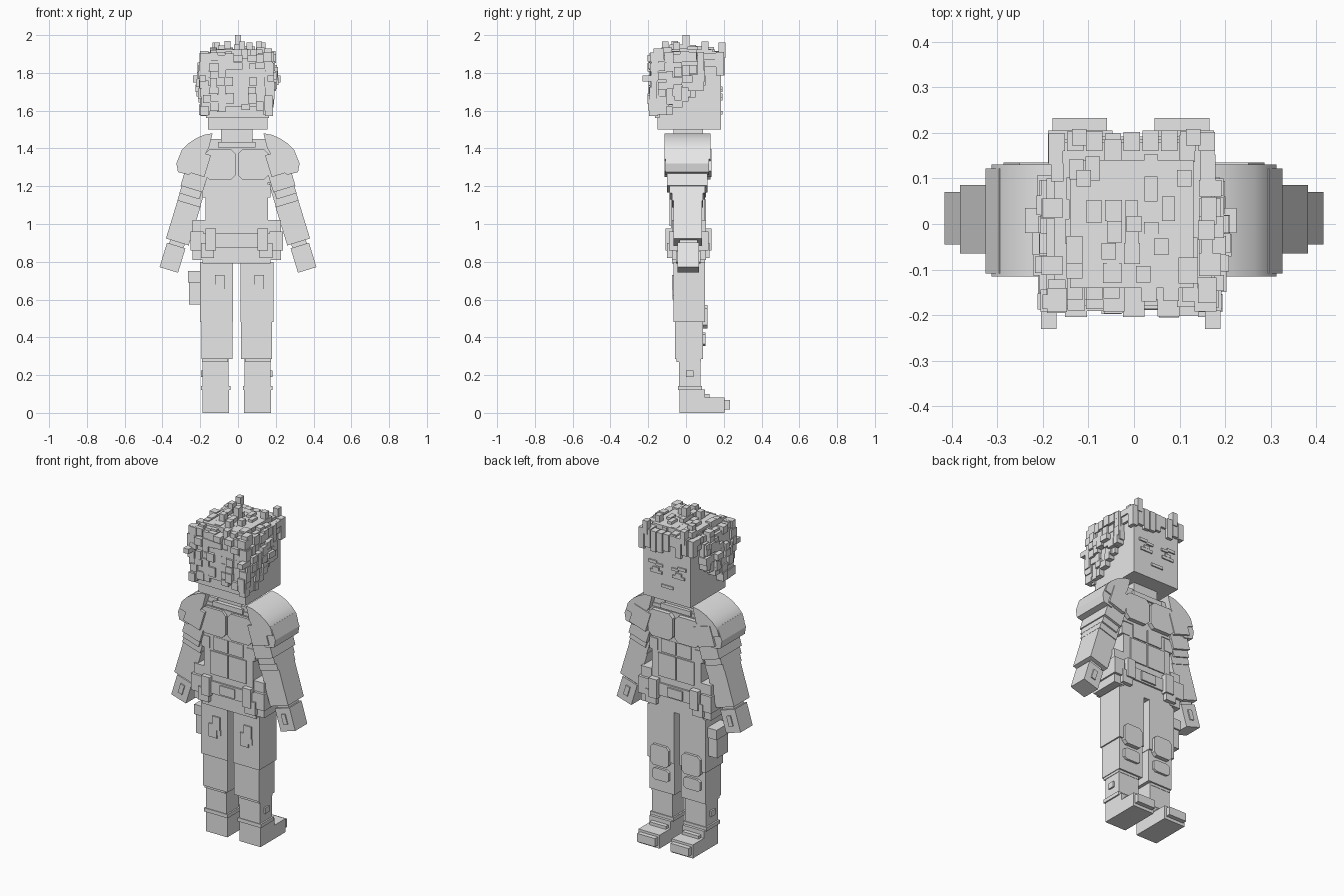
import bpy, bmesh, math, random
from mathutils import Matrix, Vector

random.seed(11)
C = -0.007  # body centre line

grey = bpy.data.materials.new("plain grey")
grey.diffuse_color = (0.8, 0.8, 0.8, 1)


class Part:
    """Collects blocks and prisms into one named object."""
    def __init__(self, name):
        self.name, self.bm = name, bmesh.new()

    def box(self, x0, x1, y0, y1, z0, z1, m=None):
        mat = Matrix.Translation(((x0 + x1) / 2, (y0 + y1) / 2, (z0 + z1) / 2)) \
            @ Matrix.Diagonal((abs(x1 - x0), abs(y1 - y0), abs(z1 - z0), 1))
        bmesh.ops.create_cube(self.bm, size=1, matrix=(m @ mat) if m else mat)

    def pair(self, x0, x1, *r, c=C):
        # distances from the centre line, on both sides
        for s in (1, -1):
            self.box(c + s * x0, c + s * x1, *r)

    def prism(self, pts, y0, y1):
        vs = [self.bm.verts.new((x, y0, z)) for x, z in pts]
        f = self.bm.faces.new(vs)
        r = bmesh.ops.extrude_face_region(self.bm, geom=[f])
        for v in r["geom"]:
            if isinstance(v, bmesh.types.BMVert):
                v.co.y = y1

    def pad(self, cx, cz, w, h, y0, y1, cut=0.3):
        # eight-sided plate
        a, b = w * (1 - cut), h * (1 - cut)
        self.prism([(cx + x, cz + z) for x, z in
                    ((-a, -h), (a, -h), (w, -b), (w, b), (a, h), (-a, h), (-w, b), (-w, -b))], y0, y1)

    def done(self, smooth=False):
        bmesh.ops.recalc_face_normals(self.bm, faces=self.bm.faces[:])
        me = bpy.data.meshes.new(self.name)
        self.bm.to_mesh(me)
        self.bm.free()
        me.materials.append(grey)
        ob = bpy.data.objects.new(self.name, me)
        bpy.context.collection.objects.link(ob)
        if smooth:
            bpy.ops.object.select_all(action='DESELECT')
            ob.select_set(True)
            bpy.context.view_layer.objects.active = ob
            bpy.ops.object.shade_smooth_by_angle(angle=math.radians(35))


# head and neck
p = Part("head")
p.box(-0.16, 0.155, -0.15, 0.185, 1.5, 1.86)
p.done()
p = Part("neck")
p.box(C - 0.083, C + 0.083, -0.065, 0.09, 1.43, 1.51)
p.done()

# eyes, brows and mouth
p = Part("face_details")
p.pair(0.035, 0.115, 0.184, 0.192, 1.655, 1.672)
p.pair(0.055, 0.095, 0.184, 0.193, 1.672, 1.69)
p.pair(0.03, 0.075, 0.184, 0.193, 1.70, 1.715)
p.pair(0.07, 0.125, 0.184, 0.193, 1.71, 1.728)
p.box(C - 0.04, C + 0.04, 0.184, 0.192, 1.58, 1.597)
p.done()

# hair: base layers
p = Part("hair_base")
p.box(-0.175, 0.17, -0.165, 0.18, 1.83, 1.895)
p.box(-0.14, 0.13, -0.14, 0.14, 1.89, 1.925)
p.box(-0.185, 0.175, -0.18, -0.14, 1.62, 1.88)
p.box(-0.17, 0.165, -0.165, -0.14, 1.56, 1.63)
for y0, y1, z0, z1 in ((-0.18, -0.09, 1.58, 1.87), (-0.09, -0.02, 1.63, 1.88),
                       (-0.02, 0.05, 1.67, 1.88), (0.05, 0.10, 1.76, 1.86)):
    p.pair(0.14, 0.185, y0, y1, z0, z1)
p.done()


def steps(a, b, n):
    return [a + (b - a) * (i + 0.5) / n for i in range(n)]


def jit(lo=0.015, hi=0.028):
    return random.uniform(lo, hi)


# hair: scattered small blocks on sides, back, top and fringe
p = Part("hair_tufts")
for s in (1, -1):
    for y in steps(-0.19, 0.10, 7):
        low = 1.57 + max(0, (y + 0.1)) * 0.8
        for z in steps(low, 1.90, 7):
            if random.random() < 0.72:
                edge = abs(y + 0.04) / 0.14 + abs(z - 1.76) / 0.16
                d = 0.187 + max(0, 0.030 - 0.012 * edge) * random.uniform(0.2, 1.2)
                p.box(C + s * 0.15, C + s * d, y - jit(), y + jit(), z - jit(), z + jit(0.018, 0.035))
    p.box(C + s * 0.16, C + s * 0.232, -0.02, 0.035, 1.75, 1.785)
    p.box(C + s * 0.163, C + s * 0.197, -0.23, -0.15, 1.755, 1.785)
for x in steps(-0.19, 0.18, 9):
    for z in steps(1.60, 1.90, 7):
        if random.random() < 0.7:
            p.box(x - jit(), x + jit(), -0.205 + random.uniform(0, 0.025), -0.14,
                  z - jit(), z + jit(0.015, 0.03))
    for y in steps(-0.17, 0.18, 8):
        if random.random() < 0.6:
            r = max(abs(x) / 0.19, abs(y) / 0.2)
            top = 1.955 - 0.035 * r * r - random.uniform(0, 0.03)
            p.box(x - jit(0.012, 0.022), x + jit(0.012, 0.022), y - jit(), y + jit(0.018, 0.04), 1.87, top)
    if random.random() < 0.85:
        p.box(x - 0.018, x + 0.018, 0.16, 0.205 - random.uniform(0, 0.01),
              random.uniform(1.75, 1.86), 1.91)
for x, y, z in ((0, 0.0, 2.0), (-0.055, -0.06, 1.97), (0.06, -0.05, 1.96), (-0.11, 0.10, 1.96),
                (0.11, 0.10, 1.965), (-0.12, 0.19, 1.96), (0.13, 0.19, 1.96), (0.02, -0.11, 1.965)):
    p.box(x - 0.016, x + 0.016, y - 0.018, y + 0.018, 1.88, z)
p.done()

# torso
p = Part("torso")
p.box(C - 0.165, C + 0.165, -0.08, 0.10, 0.94, 1.42)
p.box(C - 0.185, C + 0.185, -0.085, 0.105, 1.22, 1.40)
p.pair(0.08, 0.19, -0.075, 0.095, 1.40, 1.45)
p.box(C - 0.10, C + 0.10, -0.09, 0.11, 1.405, 1.435)
p.done()

# chest, back and belly plates
p = Part("chest_plates")
for s in (1, -1):
    p.pad(C + s * 0.088, 1.315, 0.082, 0.08, -0.10, 0.13)
    p.box(C + s * 0.004, C + s * 0.12, -0.087, 0.107, 0.99, 1.13)
    p.box(C + s * 0.004, C + s * 0.10, -0.087, 0.107, 1.14, 1.22)
    p.box(C + s * 0.125, C + s * 0.18, -0.083, 0.104, 1.14, 1.21)
p.done()

# belt, hips and pouches
p = Part("belt")
p.box(C - 0.175, C + 0.175, -0.09, 0.11, 0.875, 0.95)
p.box(C - 0.05, C + 0.05, -0.097, 0.12, 0.885, 0.94)
p.done()
p = Part("hips")
p.box(C - 0.18, C + 0.18, -0.075, 0.10, 0.79, 0.96)
p.done()
p = Part("belt_pouches")
p.pair(0.165, 0.235, -0.075, 0.105, 0.81, 1.02)
p.pair(0.175, 0.245, -0.09, 0.12, 0.86, 0.96)
p.pair(0.11, 0.165, -0.108, 0.135, 0.86, 0.975)
p.pair(0.12, 0.19, -0.1, 0.125, 0.82, 0.90)
p.done()

# legs
p = Part("legs")
p.pair(0.019, 0.195, -0.065, 0.10, 0.48, 0.80)
p.pair(0.022, 0.187, -0.058, 0.09, 0.285, 0.49)
p.pair(0.045, 0.183, -0.05, 0.08, 0.27, 0.30)
p.done()
p = Part("leg_pads")
for s in (1, -1):
    x = C + s * 0.105
    p.pad(x, 0.51, 0.062, 0.062, 0.08, 0.115)
    p.pad(x, 0.39, 0.055, 0.035, 0.08, 0.104)
    # torn patches on the rear of the thighs
    p.box(x - 0.035, x + 0.02, -0.072, -0.06, 0.60, 0.68)
    p.box(x - 0.01, x + 0.04, -0.073, -0.06, 0.65, 0.73)
    p.box(x + 0.015, x + 0.045, -0.071, -0.06, 0.62, 0.655)
p.done()
p = Part("thigh_pouch")
p.box(-0.26, -0.19, -0.03, 0.075, 0.575, 0.72)
p.box(-0.265, -0.19, -0.04, 0.085, 0.69, 0.75)
p.done()

# boots
p = Part("boots")
p.pair(0.042, 0.18, -0.038, 0.078, 0.12, 0.285)
p.pair(0.033, 0.19, -0.042, 0.084, 0.12, 0.142)
p.pair(0.04, 0.182, -0.035, 0.10, 0.0, 0.125)
p.pair(0.04, 0.182, 0.09, 0.205, 0.0, 0.082)
p.pair(0.052, 0.172, 0.20, 0.232, 0.018, 0.068)
p.pair(0.055, 0.165, 0.09, 0.125, 0.08, 0.10)
p.pair(0.17, 0.19, 0.0, 0.04, 0.19, 0.225)
p.done()

# arms: tilted blocks (across, depth, along the arm)
A = math.radians(17)
upper = ((-0.06, 0.065, -0.075, 0.09, 0.10, 0.36), (-0.05, 0.072, -0.10, 0.115, 0.18, 0.33),
         (-0.045, 0.066, -0.088, 0.10, 0.14, 0.20), (-0.035, 0.078, -0.115, 0.135, 0.26, 0.38))
fore = ((-0.062, 0.064, -0.065, 0.085, -0.11, 0.105), (-0.05, 0.05, -0.055, 0.075, 0.10, 0.125))
hand = ((-0.05, 0.052, -0.045, 0.07, -0.265, -0.13), (-0.04, 0.04, -0.035, 0.06, -0.14, -0.10),
        (-0.014, 0.014, -0.052, 0.077, -0.225, -0.165))
for side, s in (("right", 1), ("left", -1)):
    m = Matrix.Translation((s * 0.288, 0, 1.01)) @ Matrix.Rotation(-s * A, 4, 'Y')
    for name, blocks in (("upper_arm", upper), ("forearm", fore), ("hand", hand)):
        p = Part(side + "_" + name)
        for u0, u1, y0, y1, w0, w1 in blocks:
            p.box(s * u0, s * u1, y0, y1, w0, w1, m)
        p.done()
    # rounded shoulder cap and its lower rim
    p = Part(side + "_shoulder_cap")
    arc = ((0.135, 1.48), (0.18, 1.472), (0.225, 1.452), (0.265, 1.425), (0.298, 1.39),
           (0.312, 1.345), (0.21, 1.315), (0.155, 1.40))
    p.prism([(s * x, z) for x, z in arc], -0.115, 0.13)
    p.done(smooth=True)
    p = Part(side + "_shoulder_rim")
    p.prism([(s * x, z) for x, z in ((0.296, 1.395), (0.326, 1.32), (0.318, 1.275), (0.26, 1.26),
                                     (0.20, 1.31), (0.235, 1.36))], -0.108, 0.122)
    p.done()
